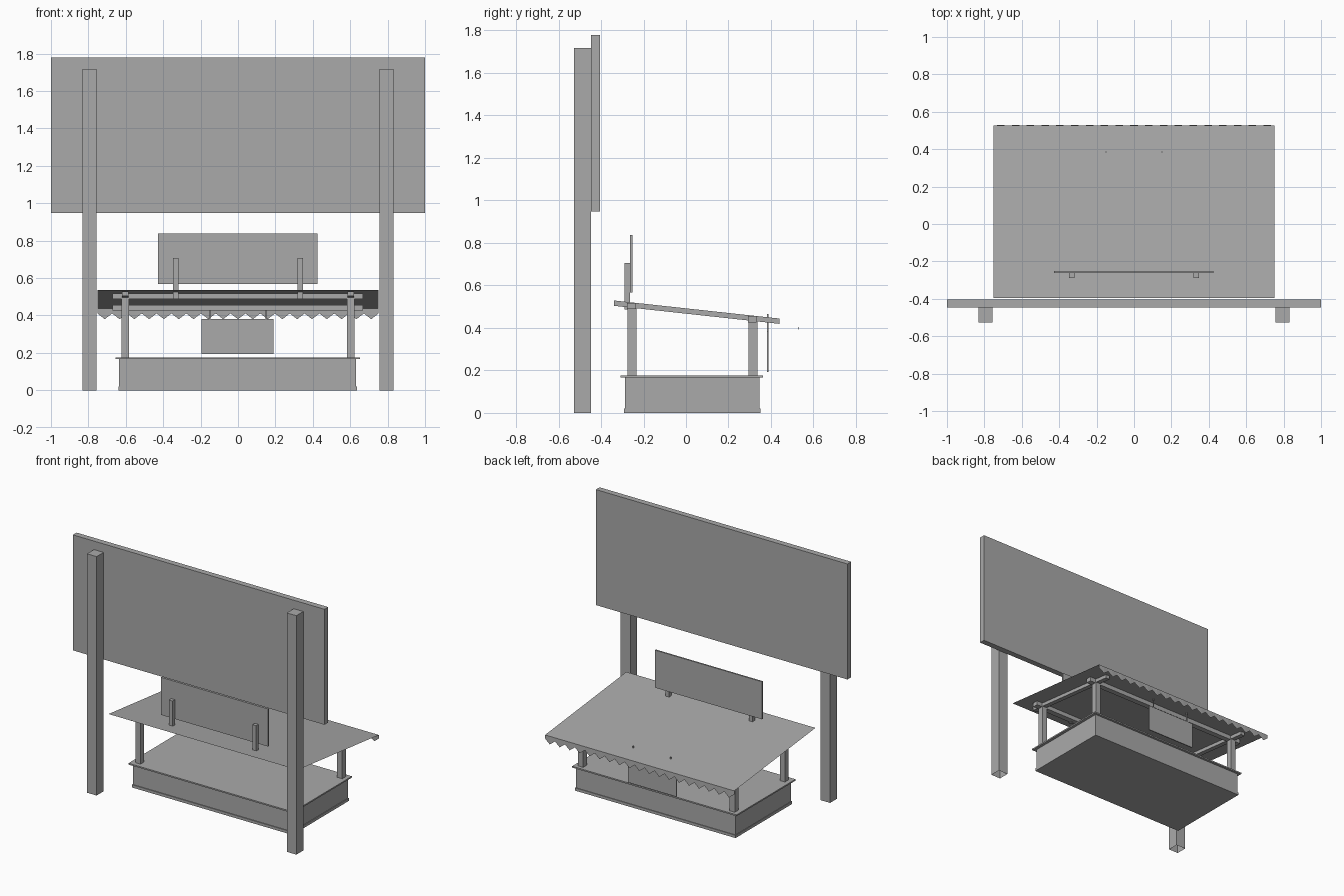
import bpy, bmesh

if "Cube" in bpy.data.objects:
    bpy.data.objects.remove(bpy.data.objects["Cube"])

grey = bpy.data.materials.new("plain_grey")
grey.diffuse_color = (0.4, 0.4, 0.4, 1)
grey.use_nodes = True
grey.node_tree.nodes["Principled BSDF"].inputs["Base Color"].default_value = grey.diffuse_color


def make(name, verts, faces):
    mesh = bpy.data.meshes.new(name)
    mesh.from_pydata(verts, [], faces)
    mesh.materials.append(grey)
    obj = bpy.data.objects.new(name, mesh)
    bpy.context.collection.objects.link(obj)
    return obj


def box(name, x, y, z, slope=0.0, open_bottom=False):
    """Box from (min, max) ranges; slope shears z along y."""
    bm = bmesh.new()
    bmesh.ops.create_cube(bm, size=1)
    for v in bm.verts:
        t = [c + 0.5 for c in v.co]
        v.co = [r[0] + (r[1] - r[0]) * k for r, k in zip((x, y, z), t)]
        v.co.z += slope * v.co.y
    if open_bottom:
        bm.normal_update()
        low = [f for f in bm.faces if f.normal.z < -0.9]
        bmesh.ops.delete(bm, geom=low, context='FACES')
    obj = make(name, [], [])
    bm.to_mesh(obj.data)
    bm.free()
    return obj


def pair(name, cx, width, y, z, **kw):
    """Same box on the left and the right."""
    for side, s in (("left", -1), ("right", 1)):
        box(f"{name}_{side}", (s * cx - width / 2, s * cx + width / 2), y, z, **kw)


# Large billboard on two tall posts
box("billboard_panel", (-1, 1), (-0.447, -0.405), (0.948, 1.778))
pair("billboard_post", 0.794, 0.076, (-0.526, -0.447), (0, 1.717), open_bottom=True)

# Counter base, plinth and top
box("counter_plinth", (-0.639, 0.637), (-0.292, 0.350), (0, 0.02))
box("counter_body", (-0.635, 0.632), (-0.286, 0.345), (0.005, 0.168))
box("counter_top", (-0.655, 0.652), (-0.308, 0.362), (0.166, 0.176))

# Stall posts and cross beams
pair("rear_stall_post", 0.603, 0.04, (-0.275, -0.233), (0.17, 0.517))
pair("front_stall_post", 0.603, 0.04, (0.294, 0.336), (0.17, 0.455))
box("rear_beam", (-0.671, 0.668), (-0.277, -0.236), (0.488, 0.518))
box("front_beam", (-0.671, 0.668), (0.292, 0.331), (0.426, 0.457))

# Sloping rafters and roof sheet
SLOPE, RIDGE = -0.109, 0.494
pair("rafter", 0.603, 0.034, (-0.338, 0.44), (RIDGE - 0.027, RIDGE - 0.002), slope=SLOPE)
Y0, Y1, W = -0.396, 0.526, 0.752
make("roof_sheet",
     [(x, y, RIDGE + SLOPE * y) for x, y in ((-W, Y0), (W, Y0), (W, Y1), (-W, Y1))],
     [(0, 1, 2, 3)])

# Zigzag valance hanging from the low roof edge
TEETH = 19
n = 2 * TEETH + 1
xs = [-W + 2 * W * i / (n - 1) for i in range(n)]
top = [(x, Y1, RIDGE + SLOPE * Y1) for x in xs]
edge = [(x, Y1 + (0.004 if i % 2 else 0), 0.38 if i % 2 else 0.411)
        for i, x in enumerate(xs)]
make("valance", top + edge, [(i, i + 1, n + i + 1, n + i) for i in range(n - 1)])

# Roof sign with two brackets
box("roof_sign", (-0.428, 0.424), (-0.263, -0.252), (0.567, 0.837))
pair("roof_sign_bracket", 0.332, 0.029, (-0.289, -0.263), (0.487, 0.706))

# Hanging sign with two wires
box("hanging_sign", (-0.195, 0.189), (0.381, 0.388), (0.193, 0.382))
pair("hanging_wire", 0.149, 0.006, (0.382, 0.388), (0.335, 0.466))
